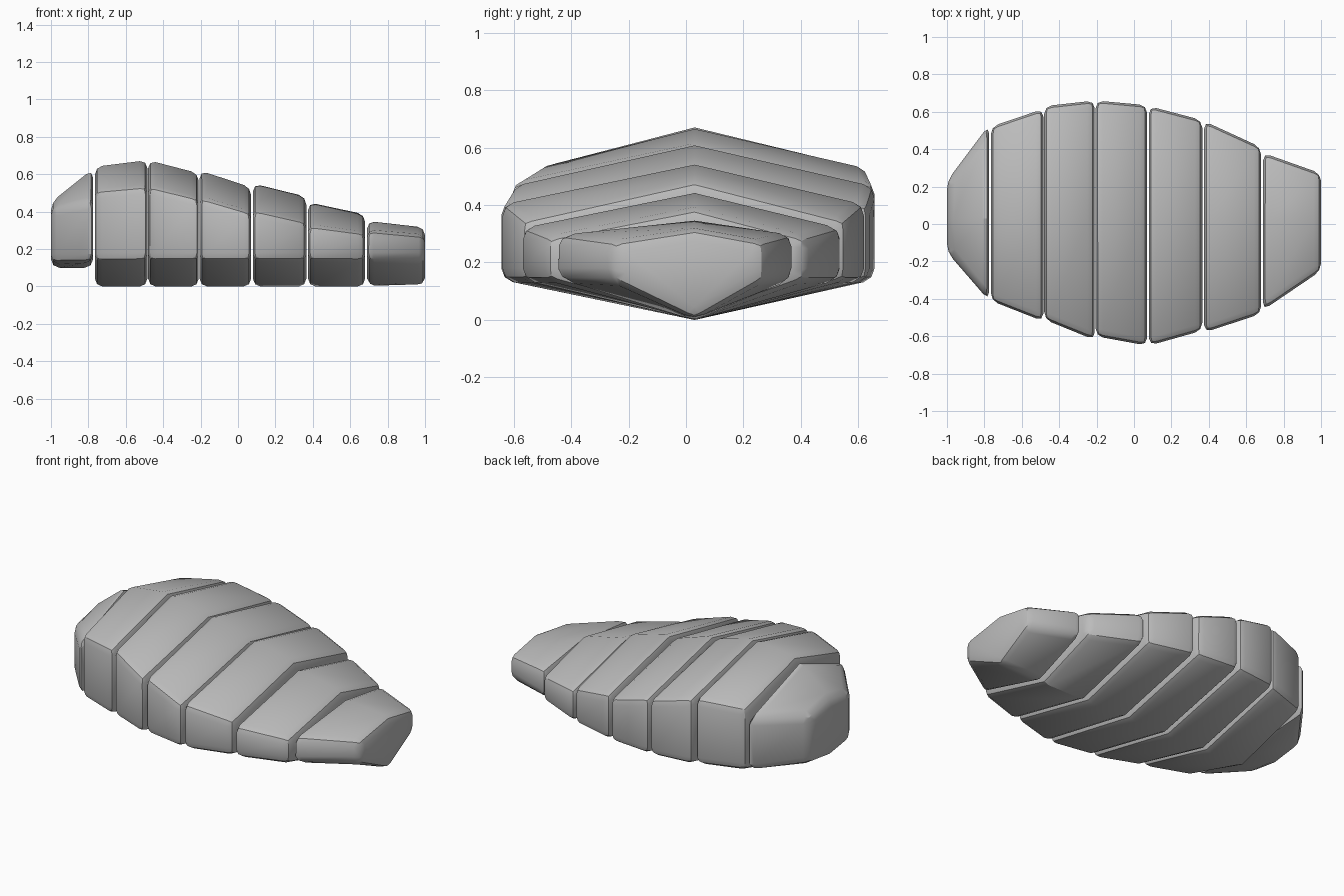
import bpy
import math

cube = bpy.data.objects.get("Cube")
if cube:
    bpy.data.objects.remove(cube)

GREY = (0.5, 0.5, 0.5, 1)
shell = bpy.data.materials.new("shell grey")
shell.use_nodes = True
shell.diffuse_color = GREY
shell.node_tree.nodes["Principled BSDF"].inputs["Base Color"].default_value = GREY

RIDGE_Y = 0.03


def ring(x, front, back, peak, shoulder, low, keel):
    """Six-sided cross-section with a ridge above and a keel below."""
    return [(x, RIDGE_Y, peak), (x, back, shoulder), (x, back, low),
            (x, RIDGE_Y, keel), (x, front, low), (x, front, shoulder)]


def plate(name, start, end, low, keel, bevel):
    """Tapered block between two cross-sections, with rounded edges."""
    verts = ring(*start, low, keel) + ring(*end, low, keel)
    faces = [(i, (i + 1) % 6, (i + 1) % 6 + 6, i + 6) for i in range(6)]
    faces += [tuple(reversed(range(6))), tuple(range(6, 12))]
    mesh = bpy.data.meshes.new(name)
    mesh.from_pydata(verts, [], faces)
    mesh.materials.append(shell)
    obj = bpy.data.objects.new(name, mesh)
    bpy.context.collection.objects.link(obj)
    bpy.ops.object.select_all(action="DESELECT")
    obj.select_set(True)
    bpy.context.view_layer.objects.active = obj
    # consistent outward normals
    bpy.ops.object.mode_set(mode="EDIT")
    bpy.ops.mesh.select_all(action="SELECT")
    bpy.ops.mesh.normals_make_consistent(inside=False)
    bpy.ops.object.mode_set(mode="OBJECT")
    mod = obj.modifiers.new("rounded edges", "BEVEL")
    mod.width = bevel
    mod.segments = 2
    mod.limit_method = "ANGLE"
    mod.angle_limit = math.radians(32)
    bpy.ops.object.modifier_apply(modifier=mod.name)
    bpy.ops.object.shade_smooth_by_angle(angle=math.radians(30))


# each end: x, front y, back y, ridge height, shoulder height
plate("end_cap", (-1.0, -0.15, 0.23, 0.45, 0.42), (-0.775, -0.41, 0.53, 0.63, 0.46), 0.13, 0.10, 0.045)
plates = [
    ((-0.765, -0.41, 0.52, 0.64, 0.51), (-0.485, -0.52, 0.615, 0.675, 0.535)),
    ((-0.48, -0.51, 0.63, 0.675, 0.535), (-0.21, -0.62, 0.66, 0.605, 0.47)),
    ((-0.205, -0.60, 0.66, 0.62, 0.475), (0.07, -0.65, 0.635, 0.53, 0.395)),
    ((0.08, -0.65, 0.63, 0.55, 0.41), (0.365, -0.57, 0.555, 0.48, 0.345)),
    ((0.375, -0.58, 0.55, 0.45, 0.325), (0.68, -0.48, 0.41, 0.385, 0.285)),
]
for number, (start, end) in enumerate(plates, 1):
    plate(f"body_plate_{number}", start, end, 0.14, 0.0, 0.04)
plate("tail_plate", (0.69, -0.46, 0.38, 0.35, 0.30), (1.0, -0.25, 0.27, 0.315, 0.27), 0.14, 0.0, 0.04)
